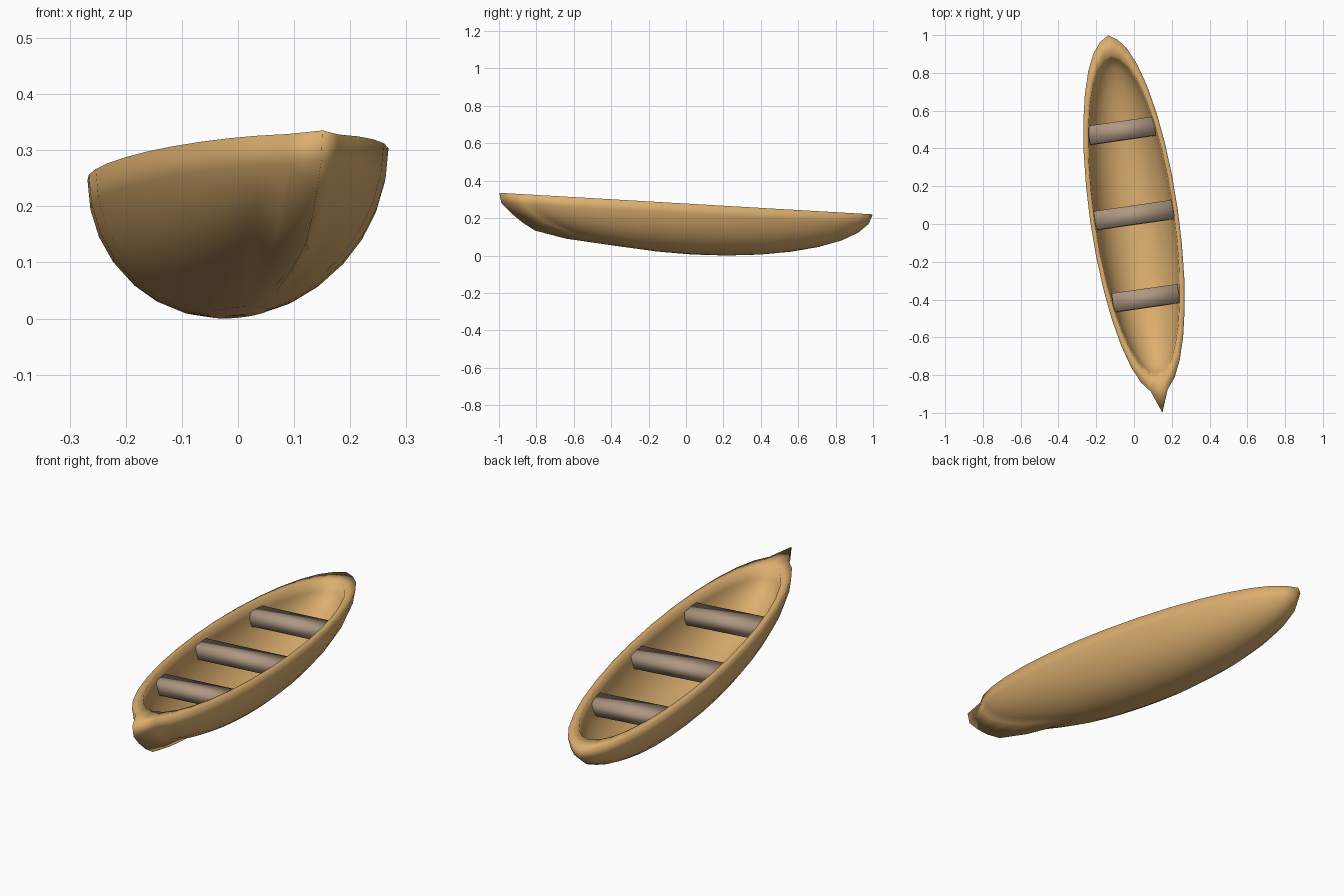
import bpy, bmesh, math
from mathutils import Matrix, Vector

if "Cube" in bpy.data.objects:
    bpy.data.objects.remove(bpy.data.objects["Cube"])

SEG, RINGS = 32, 8
A, B, D = 0.234, 0.955, 0.27          # half width, half length, depth
FRAME = (Matrix.Translation((0, 0.045, 0.2775))
         @ Matrix.Rotation(math.radians(-3.3), 4, 'X')
         @ Matrix.Rotation(math.radians(8.2), 4, 'Z'))


def material(name, rgb):
    m = bpy.data.materials.new(name)
    m.diffuse_color = (*rgb, 1)
    m.use_nodes = True
    m.node_tree.nodes["Principled BSDF"].inputs["Base Color"].default_value = m.diffuse_color
    return m


def finish(bm, name, mat):
    bmesh.ops.recalc_face_normals(bm, faces=bm.faces)
    for f in bm.faces:
        f.smooth = True
    me = bpy.data.meshes.new(name)
    bm.to_mesh(me)
    bm.free()
    me.materials.append(mat)
    ob = bpy.data.objects.new(name, me)
    bpy.context.collection.objects.link(ob)
    return ob


wood = material("golden wood", (0.72, 0.43, 0.16))
plank = material("grey brown wood", (0.42, 0.31, 0.225))

# Hull: lower half ellipsoid outside, 0.9 scale copy inside, joined at the rim
PULL = [0.101, 0.105, 0.105, 0.13, 0.175, 0.15, 0.02, 0]   # pointed stem per ring
bm = bmesh.new()


def shell(scale, pull):
    rings = []
    for r in range(RINGS):
        p = r * math.pi / 2 / RINGS
        ring = []
        for s in range(SEG):
            t = 2 * math.pi * s / SEG
            u = A * math.sin(t) * math.cos(p)
            v = -B * math.cos(t) * math.cos(p)
            if pull and s == 0:
                v -= PULL[r]                    # bow ridge
            if pull and s == SEG // 2:
                v += 0.01 * math.cos(p)         # slight stern point
            co = Vector((u * scale, v * scale, -D * math.sin(p) * scale))
            ring.append(bm.verts.new(FRAME @ co))
        rings.append(ring)
    pole = bm.verts.new(FRAME @ Vector((0, 0, -D * scale)))
    for a, b in zip(rings, rings[1:]):
        bridge(a, b)
    for s in range(SEG):
        bm.faces.new((rings[-1][s], rings[-1][(s + 1) % SEG], pole))
    return rings[0]


def bridge(a, b):
    for s in range(SEG):
        n = (s + 1) % SEG
        bm.faces.new((a[s], a[n], b[n], b[s]))


bridge(shell(1.0, True), shell(0.9, False))
hull = finish(bm, "hull", wood)

# Seats: three thick planks across the hull
for name, v, length in (("stern_seat", 0.457, 0.352),
                        ("middle_seat", 0.005, 0.418),
                        ("bow_seat", -0.44, 0.352)):
    sb = bmesh.new()
    bmesh.ops.create_cube(sb, size=1, matrix=FRAME
                          @ Matrix.Translation((0, v, -0.06))
                          @ Matrix.Diagonal((length, 0.1, 0.06, 1)))
    finish(sb, name, plank)

# Rest the boat on the ground
low = min(v.co.z for v in hull.data.vertices)
for ob in bpy.data.objects:
    ob.data.transform(Matrix.Translation((0, 0, -low)))
